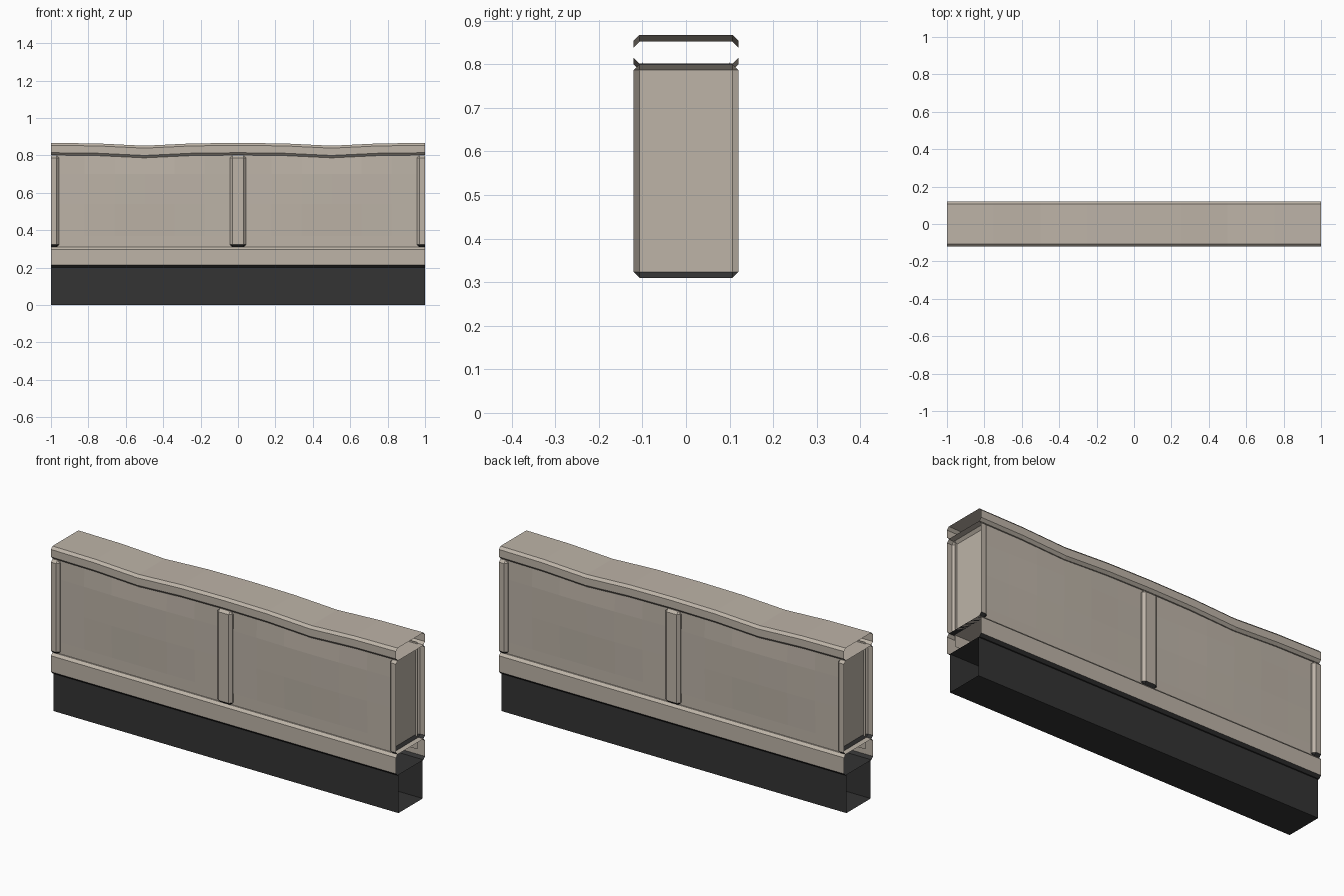
import bpy, bmesh
from mathutils import Vector

cube = bpy.data.objects.get("Cube")
if cube:
    bpy.data.objects.remove(cube, do_unlink=True)


def material(name, colour):
    mat = bpy.data.materials.new(name)
    mat.use_nodes = True
    mat.diffuse_color = (*colour, 1)
    bsdf = next(n for n in mat.node_tree.nodes if n.type == 'BSDF_PRINCIPLED')
    bsdf.inputs["Base Color"].default_value = (*colour, 1)
    bsdf.inputs["Roughness"].default_value = 0.8
    return mat


STONE = material("pale stone", (0.51, 0.455, 0.39))
DARK = material("dark plinth", (0.033, 0.033, 0.033))
CHAMFER = 0.013


def finish(name, bm, mats, dark_underside=False):
    """Turn a bmesh into an object; optionally darken faces that point down."""
    bm.normal_update()
    if dark_underside:
        for f in bm.faces:
            f.material_index = 1 if f.normal.z < -0.3 else 0
    mesh = bpy.data.meshes.new(name)
    bm.to_mesh(mesh)
    bm.free()
    for m in mats:
        mesh.materials.append(m)
    obj = bpy.data.objects.new(name, mesh)
    bpy.context.collection.objects.link(obj)
    return obj


def section(half, low, high, c):
    """Rectangular cross-section in y and z, with chamfered corners if c > 0."""
    if c == 0:
        return [(-half, low), (half, low), (half, high), (-half, high)]
    return [(-half + c, low), (half - c, low), (half, low + c), (half, high - c),
            (half - c, high), (-half + c, high), (-half, high - c), (-half, low + c)]


def sweep(name, profile, stations, mats, dark_underside=False):
    """Open-ended tube along x; each station is (x, height offset)."""
    bm = bmesh.new()
    rings = [[bm.verts.new((x, y, z + dz)) for y, z in profile] for x, dz in stations]
    n = len(profile)
    for a, b in zip(rings, rings[1:]):
        for i in range(n):
            j = (i + 1) % n
            bm.faces.new((a[i], a[j], b[j], b[i]))
    bmesh.ops.recalc_face_normals(bm, faces=bm.faces)
    # An open tube: make sure the top faces look up
    bm.normal_update()
    top = max(bm.faces, key=lambda f: f.calc_center_median().z)
    if top.normal.z < 0:
        bmesh.ops.reverse_faces(bm, faces=bm.faces)
    return finish(name, bm, mats, dark_underside)


def post(name, x):
    """Chamfered post through the wall, cut open at the wall ends."""
    bm = bmesh.new()
    bmesh.ops.create_cube(bm, size=1)
    bmesh.ops.scale(bm, vec=(0.085, 0.24, 0.49), verts=bm.verts)
    bmesh.ops.bevel(bm, geom=bm.edges[:], offset=CHAMFER, segments=1, affect='EDGES')
    bmesh.ops.translate(bm, vec=(x, 0, 0.555), verts=bm.verts)
    if x:
        bmesh.ops.bisect_plane(bm, geom=bm.verts[:] + bm.edges[:] + bm.faces[:],
                               plane_co=Vector((x, 0, 0)), plane_no=Vector((x, 0, 0)),
                               clear_outer=True)
    return finish(name, bm, [STONE, DARK], True)


def panel(name, centre, side):
    """Thin wall panel with a shallow faceted swelling."""
    bm = bmesh.new()
    columns = (-0.47, -0.32, -0.16, 0, 0.16, 0.32, 0.47)
    rows = ((0.25, 0), (0.37, 0), (0.54, 0.8), (0.70, 1), (0.81, 0))
    grid = []
    for z, swell in rows:
        grid.append([bm.verts.new((centre + u,
                                   side * (0.1 + 0.008 * swell * max(0, 1 - (u / 0.4) ** 2)),
                                   z)) for u in columns])
    for low, high in zip(grid, grid[1:]):
        for i in range(len(columns) - 1):
            quad = [low[i], low[i + 1], high[i + 1], high[i]]
            bm.faces.new(quad if side < 0 else quad[::-1])
    return finish(name, bm, [STONE])


# Plinth, course above it and gently dipping coping, all open at the ends
sweep("plinth", section(0.1, 0, 0.2, 0), [(-1, 0), (1, 0)], [DARK])
sweep("base_course", section(0.12, 0.2, 0.31, CHAMFER), [(-1, 0), (1, 0)],
      [STONE, DARK], True)
dip = {0: 0, 0.25: -0.003, 0.5: -0.015, 0.75: -0.003, 1: 0}
wave = sorted({(s * x, dz) for x, dz in dip.items() for s in (-1, 1)})
sweep("coping", section(0.12, 0.802, 0.867, CHAMFER), wave, [STONE])

# Posts: a whole one in the middle and half ones at the ends
for label, x in (("right", -1), ("middle", 0), ("left", 1)):
    post(label + "_post", x)

# Panels on both faces
for bay, centre in (("right", -0.5), ("left", 0.5)):
    for face, side in (("front", -1), ("back", 1)):
        panel(f"{face}_{bay}_panel", centre, side)
